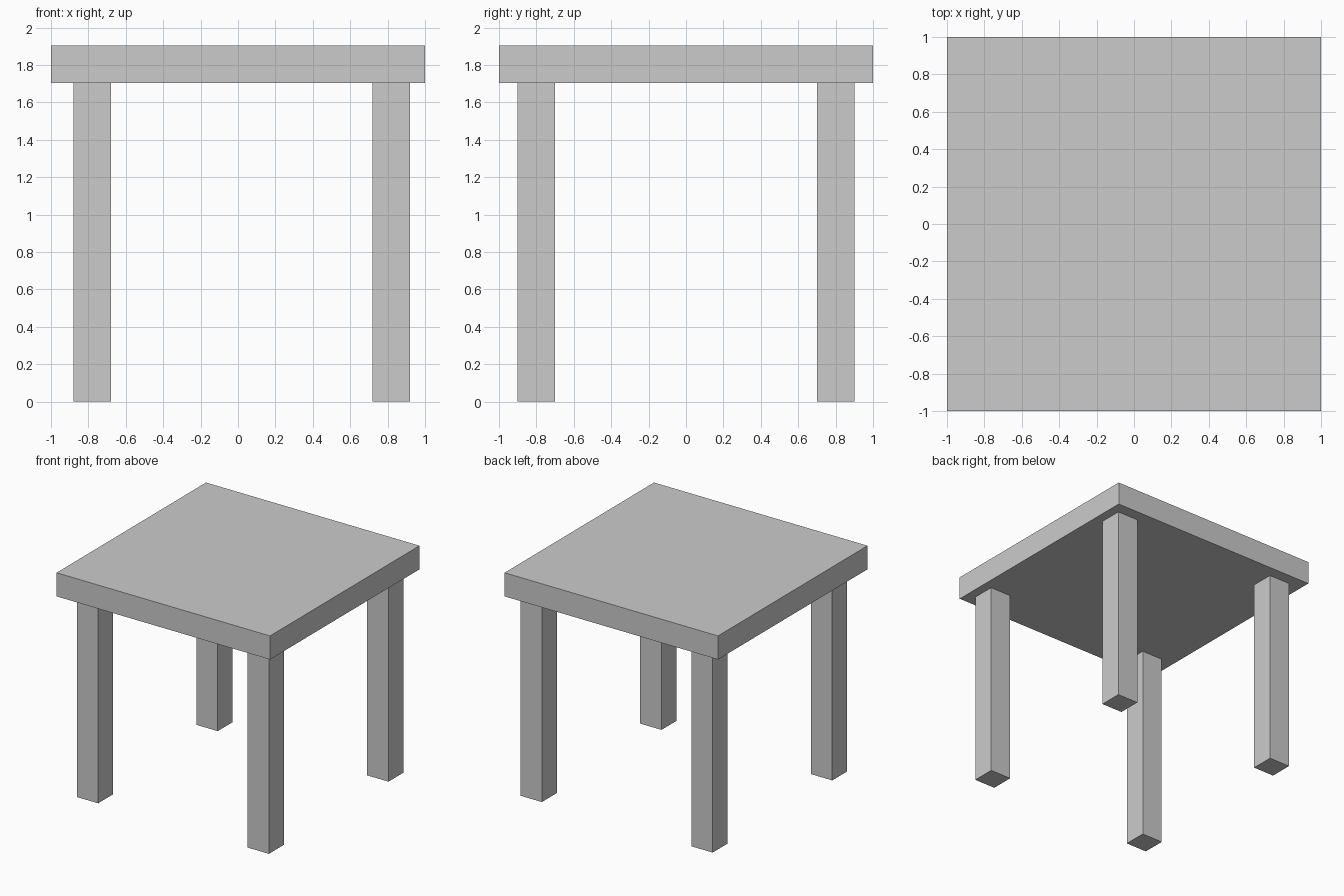
import bpy

if "Cube" in bpy.data.objects:
    bpy.data.objects.remove(bpy.data.objects["Cube"])

LEG_HEIGHT = 1.705
TOP_THICKNESS = 0.2
LEG_WIDTH = 0.2


def box(name, center, size):
    bpy.ops.mesh.primitive_cube_add(size=1, location=center)
    obj = bpy.context.object
    obj.name = name
    obj.scale = size
    bpy.ops.object.transform_apply(location=False, rotation=False, scale=True)
    return obj


# Square slab top
box("table_top", (0, 0, LEG_HEIGHT + TOP_THICKNESS / 2), (2, 2, TOP_THICKNESS))

# Four square legs, set slightly towards +x under the top
for side, x in (("left", -0.78), ("right", 0.82)):
    for end, y in (("front", -0.8), ("back", 0.8)):
        box(f"{end}_{side}_leg", (x, y, LEG_HEIGHT / 2),
            (LEG_WIDTH, LEG_WIDTH, LEG_HEIGHT))
